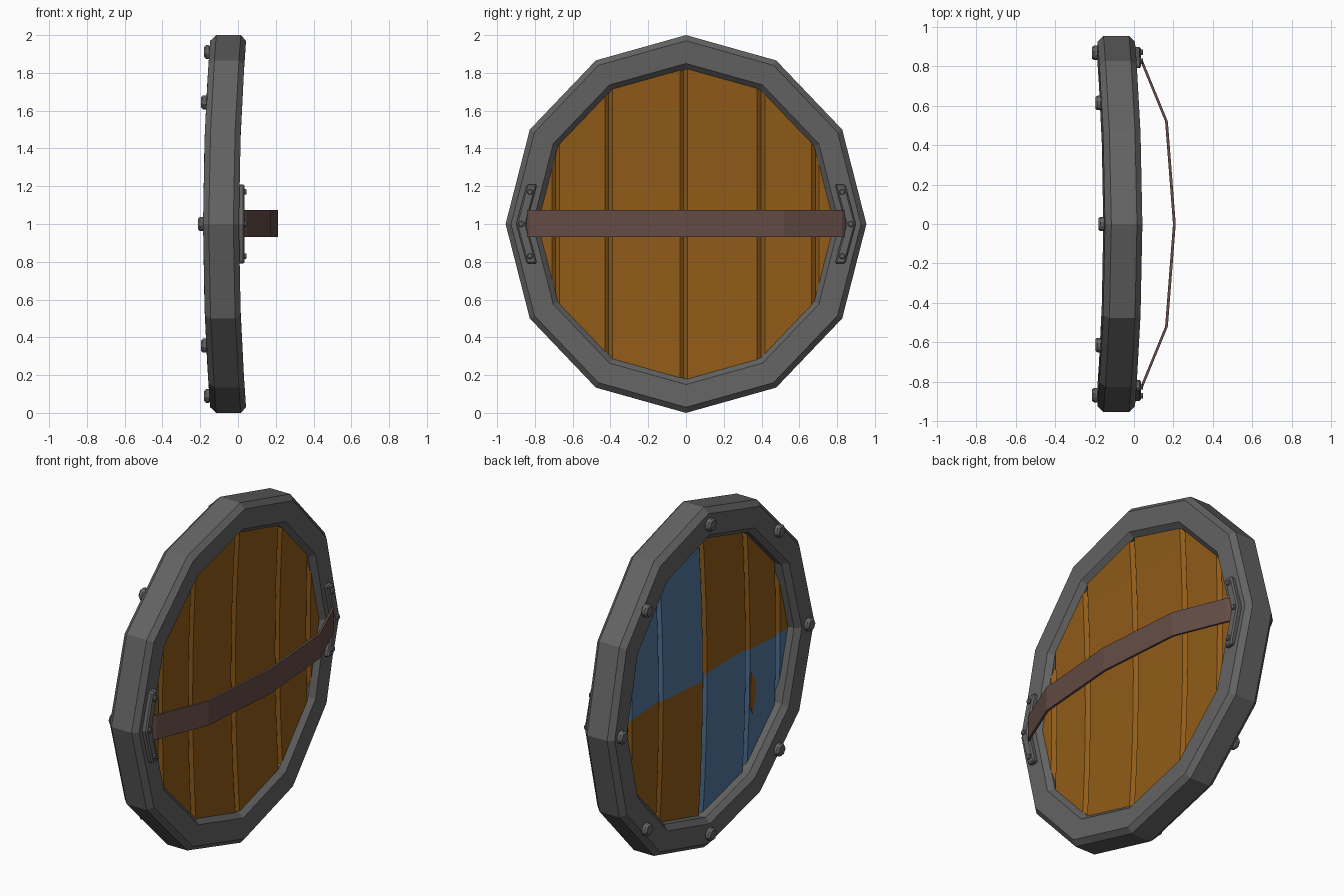
import bpy, bmesh, math, random
from mathutils import Vector, Matrix

if "Cube" in bpy.data.objects:
    bpy.data.objects.remove(bpy.data.objects["Cube"])

random.seed(4)
SY = 0.955                       # shield is slightly narrower than tall


def mat(name, r, g, b):
    m = bpy.data.materials.new(name)
    m.diffuse_color = (r, g, b, 1)
    m.use_nodes = True
    m.node_tree.nodes["Principled BSDF"].inputs["Base Color"].default_value = m.diffuse_color
    return m


IRON = mat("dark_iron", 0.125, 0.125, 0.125)
WOOD = mat("wood", 0.28, 0.105, 0.009)
BLUE = mat("blue_paint", 0.08, 0.18, 0.33)
LEATHER = mat("leather", 0.125, 0.072, 0.06)


def bend(z):                     # shield curves backwards towards top and bottom
    return 0.04 * (z - 1) ** 2


def finish(name, bm, *mats, bevel=0):
    me = bpy.data.meshes.new(name)
    bm.to_mesh(me)
    bm.free()
    for m in mats:
        me.materials.append(m)
    ob = bpy.data.objects.new(name, me)
    bpy.context.collection.objects.link(ob)
    if bevel:
        mod = ob.modifiers.new("bevel", "BEVEL")
        mod.width = bevel
        mod.segments = 1
    return ob


def skin(bm, rings, closed=False):
    """Join rings of points with quads; cap the ends if the path is open."""
    vs = [[bm.verts.new(p) for p in ring] for ring in rings]
    n = len(vs[0])
    for i in range(len(vs) - (not closed)):
        a, b = vs[i], vs[(i + 1) % len(vs)]
        for j in range(n):
            k = (j + 1) % n
            bm.faces.new((a[j], a[k], b[k], b[j]))
    if not closed:
        bm.faces.new(vs[0])
        bm.faces.new(vs[-1])
    bmesh.ops.recalc_face_normals(bm, faces=bm.faces)


def point(r, a, x):              # position on the shield, angle a from the top
    z = 1 + r * math.cos(a)
    return Vector((x + bend(z), SY * r * math.sin(a), z))


# Rim: chamfered profile swept around twelve corners
profile = [(1, -.155), (.97, -.185), (.85, -.185), (.82, -.155),
           (.82, -.025), (.85, .005), (.97, .005), (1, -.025)]
bm = bmesh.new()
skin(bm, [[point(r, math.radians(30 * i), x) for r, x in profile] for i in range(12)], True)
finish("rim", bm, IRON)

# Planks: chamfered boards, bent, then cut to the rim shape
XF, XB, C, D = -.115, -.022, .02, .018
seams = [-.9, -.69, -.41, -.012, .397, .685, .9]
bm = bmesh.new()
for y0, y1 in zip(seams, seams[1:]):
    part = bmesh.new()
    section = [(y0, XF + D), (y0 + C, XF), (y1 - C, XF), (y1, XF + D),
               (y1, XB - D), (y1 - C, XB), (y0 + C, XB), (y0, XB - D)]
    rings = []
    for k in range(11):
        ring = []
        for y, x in section:
            z = k * 0.2 + (random.uniform(-.025, .025) if k == 5 else 0)
            ring.append((x + bend(z), y, z))
        rings.append(ring)
    skin(part, rings)
    tmp = bpy.data.meshes.new("tmp")
    part.to_mesh(tmp)
    part.free()
    bm.from_mesh(tmp)
    bpy.data.meshes.remove(tmp)
for i in range(12):
    p, q = (point(.84, math.radians(30 * k), 0) for k in (i, i + 1))
    nrm = Vector((0, p.z - q.z, q.y - p.y))
    if nrm.dot(p - Vector((0, 0, 1))) < 0:
        nrm.negate()
    bmesh.ops.bisect_plane(bm, geom=bm.verts[:] + bm.edges[:] + bm.faces[:],
                           plane_co=p, plane_no=nrm, clear_outer=True)
# Painted quarters on the outer face
for f in bm.faces:
    f.normal_update()
    c = f.calc_center_median()
    if f.normal.x < -0.2 and (c.y + .012) * (c.z - 1) > 0:
        f.material_index = 1
finish("planks", bm, WOOD, BLUE)

# Worn patch in the paint
bm = bmesh.new()
patch = [(-.44, .86), (-.48, .81), (-.49, .71), (-.46, .61), (-.44, .65), (-.435, .77)]
skin(bm, [[(x + bend(z), y, z) for y, z in patch] for x in (XF - .003, XF + .003)])
finish("worn_patch", bm, WOOD)


# Bolts and rivets: short tapered studs along x
def stud(name, x, y, z, r, h, side, n=6):
    b = bmesh.new()
    m = Matrix.Translation((x + side * h / 2, y, z)) @ Matrix.Rotation(side * math.pi / 2, 4, 'Y')
    bmesh.ops.create_cone(b, cap_ends=True, segments=n, radius1=r, radius2=r,
                          depth=h, matrix=m)
    finish(name, b, IRON, bevel=r * .25)


for i in range(8):
    p = point(.91, math.radians(45 * i), -.175)
    stud("bolt", p.x, p.y, p.z, .042, .038, -1)

# Strap brackets, bent to follow the rim, with rivets
for s in (1, -1):
    rings = []
    for z in (.79, 1, 1.21):
        y = .872 - abs(z - 1) * math.tan(math.radians(15))
        rings.append([(x, s * (y + d), z) for x, d in
                      ((-.01, -.027), (-.01, .027), (.035, .027), (.035, -.027))])
    bm = bmesh.new()
    skin(bm, rings)
    finish("strap_bracket", bm, IRON, bevel=.008)
    for z in (.83, 1, 1.17):
        y = .872 - abs(z - 1) * math.tan(math.radians(15))
        stud("bracket_rivet", .03, s * y, z, .017, .016, 1)

# Arm strap: bowed leather band
path = [(.022, -.845), (.04, -.825), (.165, -.52), (.205, 0),
        (.165, .52), (.04, .825), (.022, .845)]
bm = bmesh.new()
skin(bm, [[(x - .007, y, .93), (x + .007, y, .93), (x + .007, y, 1.073), (x - .007, y, 1.073)]
          for x, y in path])
finish("arm_strap", bm, LEATHER)
